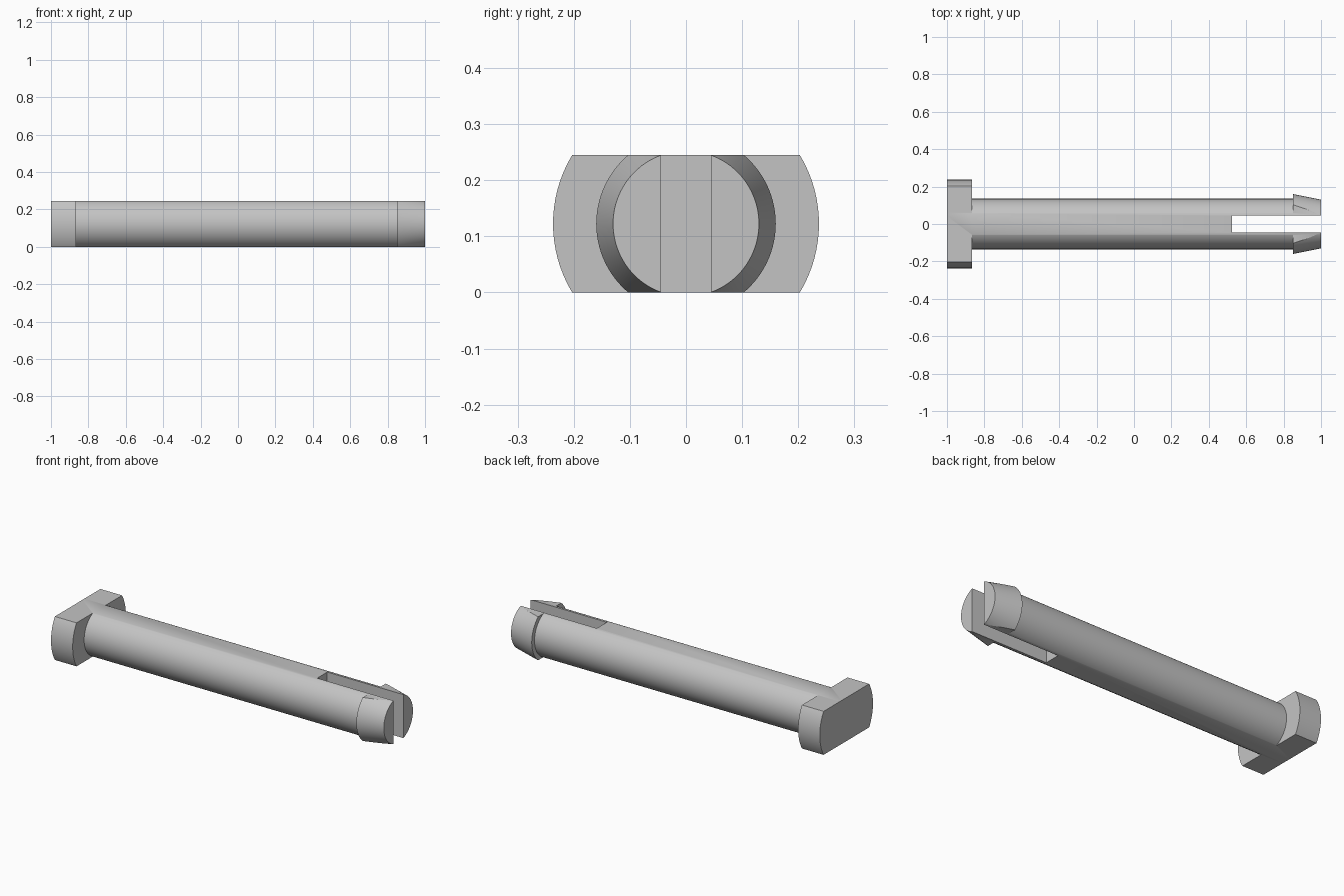
import bpy, bmesh, math
from mathutils import Vector

if "Cube" in bpy.data.objects:
    bpy.data.objects.remove(bpy.data.objects["Cube"])

HEIGHT = 0.245
AXIS_Z = HEIGHT / 2

grey = bpy.data.materials.new("plain grey")
grey.use_nodes = True
grey.diffuse_color = (0.55, 0.55, 0.55, 1)
grey.node_tree.nodes["Principled BSDF"].inputs["Base Color"].default_value = grey.diffuse_color


def make_object(name, bm):
    mesh = bpy.data.meshes.new(name)
    bm.to_mesh(mesh)
    bm.free()
    obj = bpy.data.objects.new(name, mesh)
    bpy.context.collection.objects.link(obj)
    return obj


# Turned profile (x, radius): wide head, shaft, stepped and tapered barb
profile = [(-1, 0), (-1, 0.237), (-0.865, 0.237), (-0.865, 0.135),
           (0.85, 0.135), (0.85, 0.16), (1, 0.13), (1, 0)]
bm = bmesh.new()
verts = [bm.verts.new((x, r, AXIS_Z)) for x, r in profile]
edges = [bm.edges.new(pair) for pair in zip(verts, verts[1:])]
bmesh.ops.spin(bm, geom=verts + edges, cent=(0, 0, AXIS_Z), axis=(1, 0, 0),
               angle=math.tau, steps=96)
bmesh.ops.remove_doubles(bm, verts=bm.verts, dist=0.0001)

# Flats along the top and bottom
for z, side in ((0, -1), (HEIGHT, 1)):
    cut = bmesh.ops.bisect_plane(bm, geom=bm.verts[:] + bm.edges[:] + bm.faces[:],
                                 plane_co=(0, 0, z), plane_no=(0, 0, side),
                                 clear_outer=True)
    rim = [e for e in cut["geom_cut"] if isinstance(e, bmesh.types.BMEdge)]
    bmesh.ops.contextual_create(bm, geom=rim)
bmesh.ops.recalc_face_normals(bm, faces=bm.faces)
pin = make_object("split_pin", bm)
pin.data.materials.append(grey)

# Slot that splits the barbed end into two prongs
bm = bmesh.new()
bmesh.ops.create_cube(bm, size=1)
bmesh.ops.scale(bm, vec=(0.6, 0.089, 1), verts=bm.verts)
bmesh.ops.translate(bm, vec=Vector((0.825, 0, AXIS_Z)), verts=bm.verts)
cutter = make_object("slot_cutter", bm)
cutter.hide_render = True

slot = pin.modifiers.new("slot", "BOOLEAN")
slot.operation = "DIFFERENCE"
slot.solver = "EXACT"
slot.object = cutter

bpy.ops.object.select_all(action="DESELECT")
pin.select_set(True)
bpy.context.view_layer.objects.active = pin
bpy.ops.object.modifier_apply(modifier=slot.name)
bpy.data.objects.remove(cutter)
bpy.ops.object.shade_smooth_by_angle(angle=math.radians(25))
